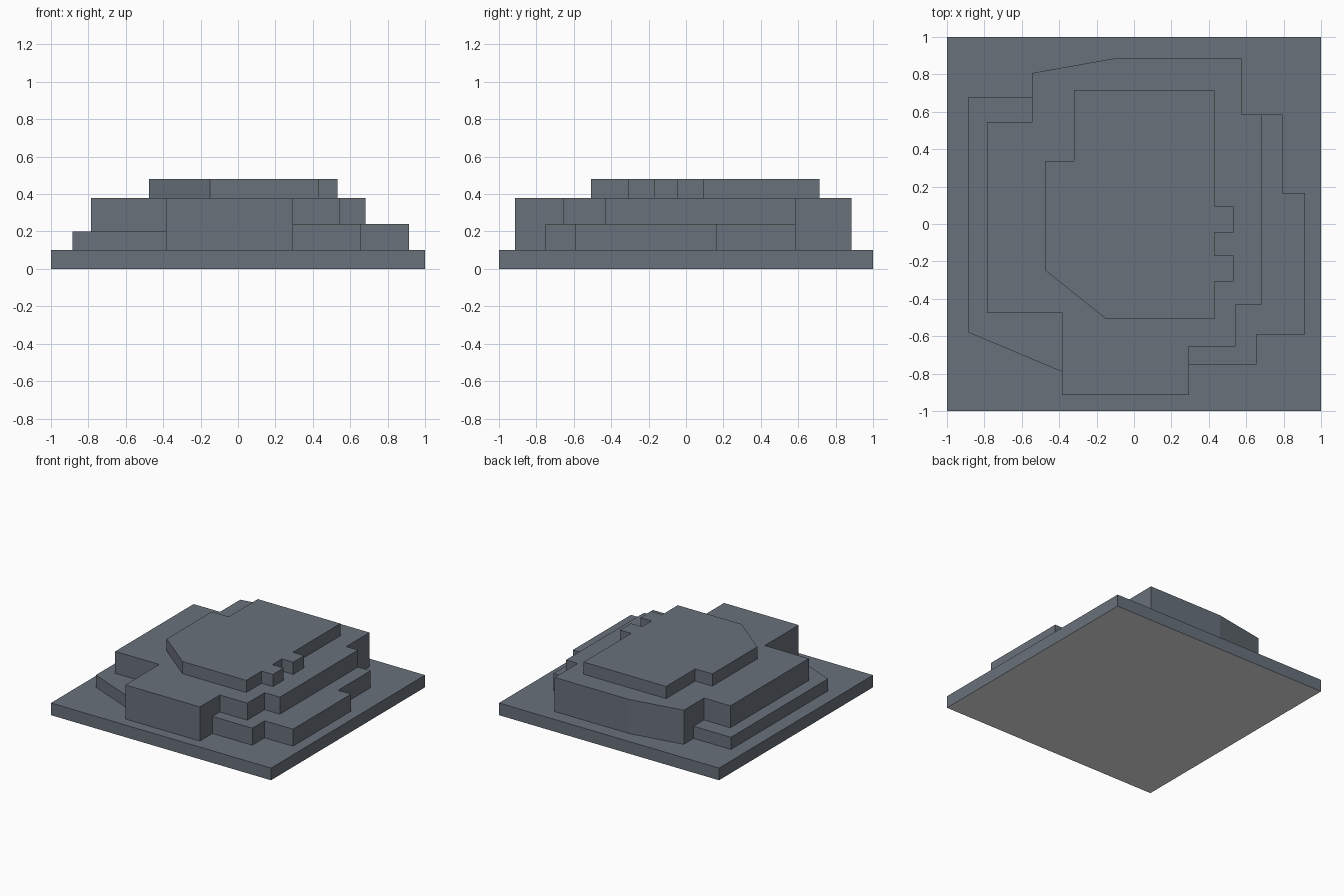
import bpy
import bmesh

if "Cube" in bpy.data.objects:
    bpy.data.objects.remove(bpy.data.objects["Cube"])


def make_material(name, rgb):
    mat = bpy.data.materials.new(name)
    mat.diffuse_color = (*rgb, 1.0)
    mat.use_nodes = True
    mat.node_tree.nodes["Principled BSDF"].inputs["Base Color"].default_value = mat.diffuse_color
    return mat


slate = make_material("slate_grey", (0.141, 0.166, 0.198))
underside = make_material("underside_light_grey", (0.79, 0.79, 0.79))


def make_slab(name, outline, z0, z1, mats=(slate,)):
    """Extrude a flat outline into a slab from z0 to z1."""
    bm = bmesh.new()
    face = bm.faces.new([bm.verts.new((x, y, z0)) for x, y in outline])
    result = bmesh.ops.extrude_face_region(bm, geom=[face], use_keep_orig=True)
    top = [g for g in result["geom"] if isinstance(g, bmesh.types.BMVert)]
    bmesh.ops.translate(bm, verts=top, vec=(0, 0, z1 - z0))
    bmesh.ops.recalc_face_normals(bm, faces=bm.faces)
    # the downward face takes the last material
    for f in bm.faces:
        if f.normal.z < -0.5:
            f.material_index = len(mats) - 1
    mesh = bpy.data.meshes.new(name)
    bm.to_mesh(mesh)
    bm.free()
    for mat in mats:
        mesh.materials.append(mat)
    obj = bpy.data.objects.new(name, mesh)
    bpy.context.collection.objects.link(obj)
    return obj


# Square base with a different underside
make_slab("base_slab", [(-1, -1), (1, -1), (1, 1), (-1, 1)], 0, 0.10,
          (slate, underside))

# Low terrace on the left, running into the main tier
make_slab("left_terrace", [
    (-0.885, 0.68), (-0.885, -0.58), (-0.385, -0.79), (-0.385, 0.68),
], 0.10, 0.20)

# Low terrace on the right, running into the main tier
make_slab("right_terrace", [
    (0.293, 0.585), (0.293, -0.75), (0.655, -0.75), (0.655, -0.59),
    (0.913, -0.59), (0.913, 0.165), (0.795, 0.165), (0.795, 0.585),
], 0.10, 0.24)

# Main tier
make_slab("main_tier", [
    (-0.545, 0.807), (-0.545, 0.545), (-0.785, 0.545), (-0.785, -0.473),
    (-0.385, -0.473), (-0.385, -0.913), (0.293, -0.913), (0.293, -0.655),
    (0.543, -0.655), (0.543, -0.43), (0.682, -0.43), (0.682, 0.585),
    (0.575, 0.585), (0.575, 0.885), (-0.105, 0.885),
], 0.10, 0.38)

# Top tier with two small tabs on its right edge
tabs = []
for y0, y1 in ((-0.308, -0.168), (-0.045, 0.097)):
    tabs += [(0.43, y0), (0.533, y0), (0.533, y1), (0.43, y1)]
make_slab("top_tier", [
    (-0.32, 0.715), (-0.32, 0.337), (-0.475, 0.337), (-0.475, -0.247),
    (-0.15, -0.507), (0.43, -0.507), *tabs, (0.43, 0.715),
], 0.38, 0.48)
